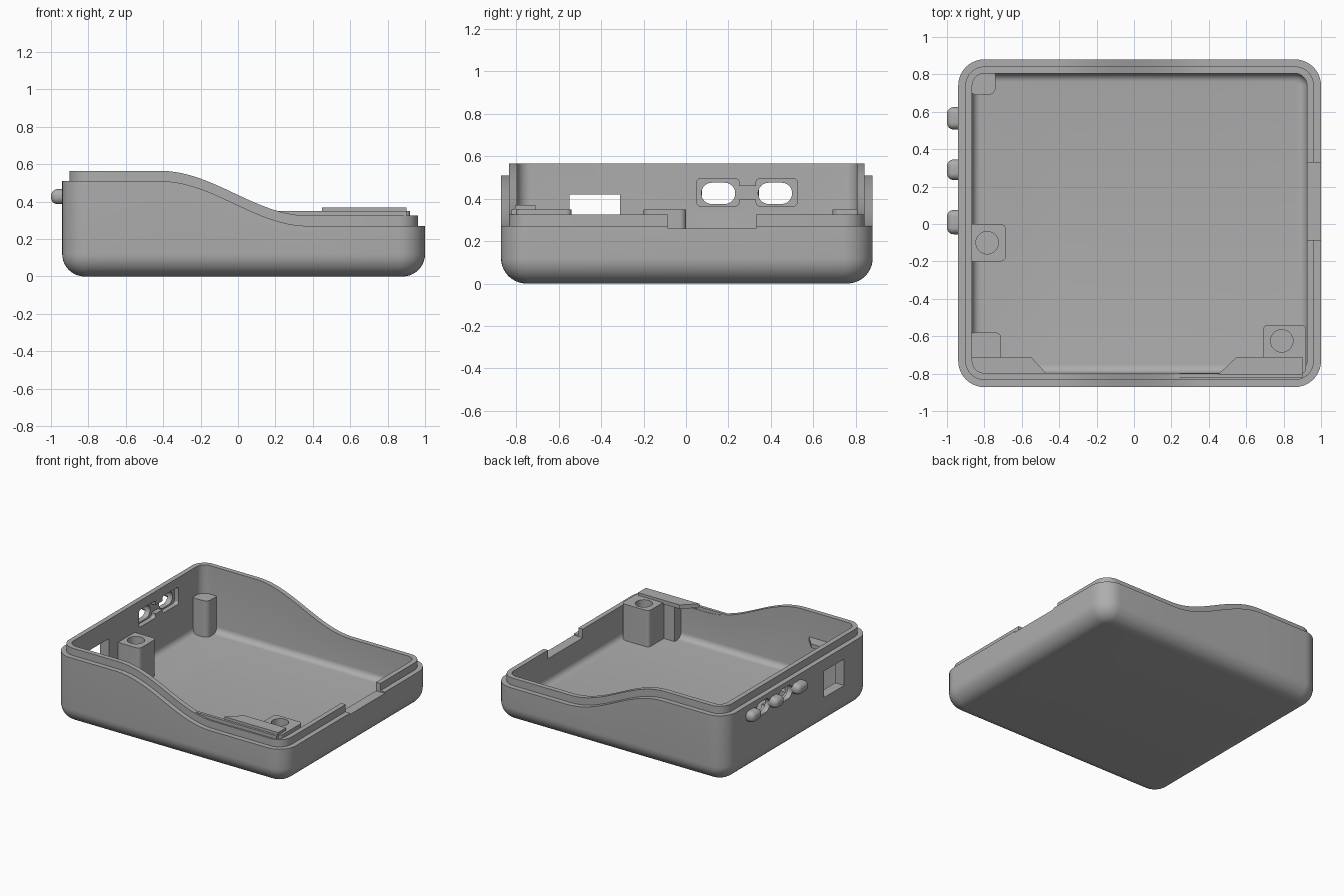
import bpy, bmesh, math
from mathutils import Vector

cube = bpy.data.objects.get("Cube")
if cube:
    bpy.data.objects.remove(cube, do_unlink=True)

grey = bpy.data.materials.new("plain_grey")
grey.use_nodes = True
grey.diffuse_color = (0.42, 0.42, 0.42, 1)
grey.node_tree.nodes["Principled BSDF"].inputs["Base Color"].default_value = grey.diffuse_color

# Case footprint, corner radius, bottom fillet, wall and lip sizes
X0, X1, Y0, Y1 = -0.94, 1.0, -0.872, 0.88
R, FILLET, WALL, STEP, LIP = 0.14, 0.12, 0.075, 0.038, 0.055


def make(name, bm):
    bmesh.ops.recalc_face_normals(bm, faces=bm.faces)
    mesh = bpy.data.meshes.new(name)
    bm.to_mesh(mesh)
    bm.free()
    mesh.materials.append(grey)
    obj = bpy.data.objects.new(name, mesh)
    bpy.context.collection.objects.link(obj)
    return obj


def smooth(obj):
    bpy.ops.object.select_all(action="DESELECT")
    obj.select_set(True)
    bpy.context.view_layer.objects.active = obj
    bpy.ops.object.shade_smooth_by_angle(angle=math.radians(32))


def prism(name, points, z0, z1):
    """Extrude an outline in plan from z0 to z1."""
    bm = bmesh.new()
    face = bm.faces.new([bm.verts.new((x, y, z0)) for x, y in points])
    top = bmesh.ops.extrude_face_region(bm, geom=[face])["geom"]
    bmesh.ops.translate(bm, vec=(0, 0, z1 - z0),
                        verts=[v for v in top if isinstance(v, bmesh.types.BMVert)])
    return make(name, bm)


def box(name, x0, x1, y0, y1, z0, z1, radius=0, axis=None):
    """Box; edges along the axis (or all edges) are rounded."""
    bm = bmesh.new()
    bmesh.ops.create_cube(bm, size=1)
    for v in bm.verts:
        v.co = Vector((x0 if v.co.x < 0 else x1, y0 if v.co.y < 0 else y1,
                       z0 if v.co.z < 0 else z1))
    if radius:
        edges = [e for e in bm.edges if axis is None or
                 abs((e.verts[0].co - e.verts[1].co).normalized()[axis]) > 0.9]
        bmesh.ops.bevel(bm, geom=edges, offset=radius, segments=8, profile=0.5,
                        affect="EDGES")
    return make(name, bm)


def cut(obj, *cutters):
    for cutter in cutters:
        mod = obj.modifiers.new("cut", "BOOLEAN")
        mod.operation, mod.solver, mod.object = "DIFFERENCE", "EXACT", cutter
        bpy.context.view_layer.objects.active = obj
        bpy.ops.object.modifier_apply(modifier=mod.name)
        bpy.data.objects.remove(cutter, do_unlink=True)


def rim(x):
    """Height of the outer rim: high at the right, sweeping down to the left."""
    t = min(max((x + 0.42) / 0.8, 0), 1)
    return 0.51 - 0.24 * (1 - math.cos(math.pi * t)) / 2


# Rounded outline as (corner centre or side point, outward direction)
outline = []
sweep = [-0.42 + 0.8 * i / 28 for i in range(29)]
corners = [(X1 - R, Y1 - R), (X0 + R, Y1 - R), (X0 + R, Y0 + R), (X1 - R, Y0 + R)]
for q, centre in enumerate(corners):
    for i in range(11):
        a = math.pi / 2 * (q + i / 10)
        outline.append((centre, (math.cos(a), math.sin(a))))
    if q == 0:
        outline += [((x, Y1 - R), (0, 1)) for x in reversed(sweep)]
    if q == 2:
        outline += [((x, Y0 + R), (0, -1)) for x in sweep]

# Section of the wall as (inset, height, whether height follows the rim)
section = []
for i in range(11):
    a = math.pi / 2 * i / 10
    section.append((FILLET * (1 - math.sin(a)), FILLET * (1 - math.cos(a)), False))
section += [(0, 0, True), (STEP, 0, True), (STEP, LIP, True), (WALL, LIP, True)]
inner = FILLET - WALL
for i in range(7):
    a = math.pi / 2 * i / 6
    section.append((WALL + inner * (1 - math.cos(a)), FILLET - inner * math.sin(a), False))

# Tray: loft the section around the outline
bm = bmesh.new()
rings = []
for inset, z, follows in section:
    ring = []
    for (cx, cy), (dx, dy) in outline:
        x, y = cx + (R - inset) * dx, cy + (R - inset) * dy
        ring.append(bm.verts.new((x, y, z + (rim(cx + R * dx) if follows else 0))))
    rings.append(ring)
n = len(outline)
for a, b in zip(rings, rings[1:]):
    for i in range(n):
        bm.faces.new((a[i], a[(i + 1) % n], b[(i + 1) % n], b[i]))
bm.faces.new(rings[0])
bm.faces.new(rings[-1])
case = make("case_tray", bm)

# Openings: cable notch, square port, two slots with inner recesses
cut(case,
    box("notch", 0.85, 1.1, -0.085, 0.33, 0.26, 0.6),
    box("port", -1.1, -0.8, -0.55, -0.31, 0.22, 0.42),
    box("recess", -0.9, -0.8, 0.05, 0.25, 0.365, 0.495, 0.02, 0),
    box("recess", -0.9, -0.8, 0.33, 0.525, 0.365, 0.495, 0.02, 0),
    box("channel", -0.9, -0.8, 0.24, 0.34, 0.395, 0.46))
for y in (0.152, 0.42):
    cut(case, box("slot", -1.1, -0.8, y - 0.08, y + 0.08, 0.375, 0.475, 0.049, 0))
smooth(case)

# Rounded ribs on the outside, either side of the slots
for name, y0, y1 in (("front", -0.055, 0.075), ("middle", 0.235, 0.345),
                     ("rear", 0.505, 0.625)):
    smooth(box(name + "_grip_rib", -1.0, -0.905, y0, y1, 0.387, 0.467, 0.036))

# Screw posts
for name, x0, x1, y0, y1, hx, hy in (
        ("right_screw_post", -0.89, -0.685, -0.2, 0, -0.785, -0.1),
        ("left_screw_post", 0.69, 0.94, -0.82, -0.54, 0.79, -0.625)):
    post = box(name, x0, x1, y0, y1, 0.06, 0.35 if hx < 0 else 0.325, 0.03, 2)
    if hx > 0:
        bpy.data.objects.remove(post, do_unlink=True)
        post = box(name, x0, 0.92, -0.8, y1, 0.06, 0.35, 0.025, 2)
    bm = bmesh.new()
    bmesh.ops.create_cone(bm, cap_ends=True, segments=32, radius1=0.06, radius2=0.06, depth=0.3)
    bmesh.ops.translate(bm, vec=(hx, hy, 0.33), verts=bm.verts)
    cut(post, make("screw_hole", bm))
    smooth(post)

# Plain corner posts
smooth(box("rear_corner_post", -0.88, -0.74, 0.69, 0.83, 0.06, 0.35, 0.04, 2))
smooth(box("front_corner_post", -0.88, -0.71, -0.82, -0.58, 0.06, 0.35, 0.03, 2))

# Ledges along the front wall with webs below
prism("left_ledge", [(0.45, -0.805), (0.55, -0.71), (0.9, -0.71), (0.9, -0.805)], 0.34, 0.37)
prism("right_ledge", [(-0.46, -0.81), (-0.55, -0.71), (-0.88, -0.71), (-0.88, -0.81)], 0.34, 0.37)
box("left_web", 0.6, 0.7, -0.82, -0.72, 0.06, 0.345)
box("right_web", -0.72, -0.6, -0.82, -0.72, 0.06, 0.345)
box("front_lip_strip", 0.2, 0.9, -0.822, -0.8, 0.28, 0.35)
